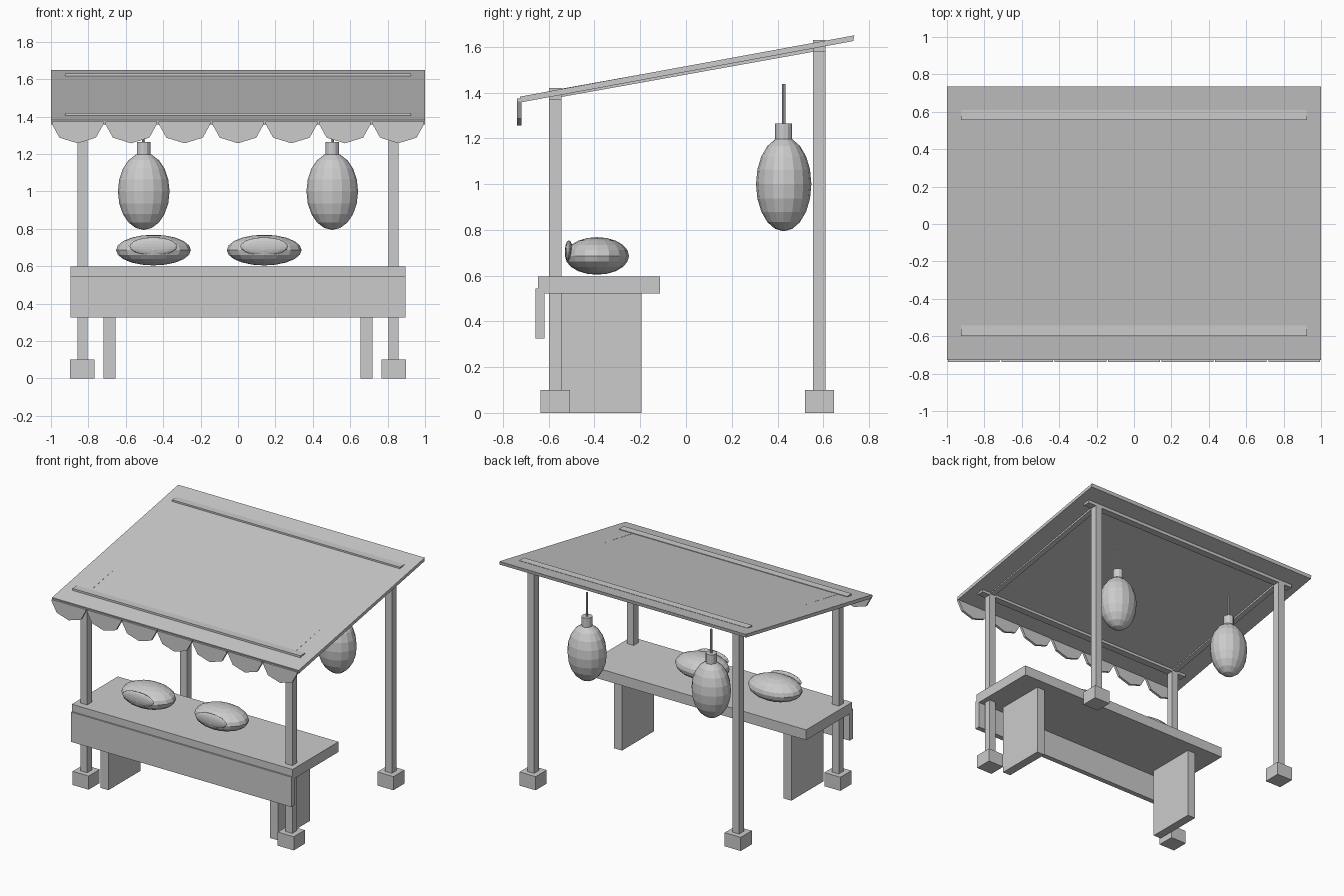
import bpy, bmesh, math
from mathutils import Matrix, Vector

if "Cube" in bpy.data.objects:
    bpy.data.objects.remove(bpy.data.objects["Cube"], do_unlink=True)

GREY = (0.6, 0.6, 0.6, 1)
grey = bpy.data.materials.new("plain grey")
grey.use_nodes = True
grey.diffuse_color = GREY
grey.node_tree.nodes["Principled BSDF"].inputs["Base Color"].default_value = GREY


def finish(name, bm):
    bmesh.ops.recalc_face_normals(bm, faces=bm.faces)
    mesh = bpy.data.meshes.new(name)
    bm.to_mesh(mesh)
    bm.free()
    mesh.materials.append(grey)
    obj = bpy.data.objects.new(name, mesh)
    bpy.context.collection.objects.link(obj)
    return obj


def box(name, x, y, z):
    """Box from (low, high) pairs on each axis."""
    bm = bmesh.new()
    bmesh.ops.create_cube(bm, size=1)
    for v in bm.verts:
        v.co = [(lo + hi) / 2 + c * (hi - lo) for c, (lo, hi) in zip(v.co, (x, y, z))]
    return finish(name, bm)


def prism(name, outline, axis, lo, hi):
    """Outline extruded along x (axis 0) or y (axis 1)."""
    bm = bmesh.new()
    place = lambda p: (lo, *p) if axis == 0 else (p[0], lo, p[1])
    face = bm.faces.new([bm.verts.new(place(p)) for p in outline])
    out = bmesh.ops.extrude_face_region(bm, geom=[face])["geom"]
    step = Vector((0, 0, 0))
    step[axis] = hi - lo
    bmesh.ops.translate(bm, vec=step, verts=[g for g in out if isinstance(g, bmesh.types.BMVert)])
    return finish(name, bm)


def ellipsoid(name, centre, radii, segments=16, rings=10):
    bm = bmesh.new()
    bmesh.ops.create_uvsphere(bm, u_segments=segments, v_segments=rings, radius=1,
                              matrix=Matrix.LocRotScale(Vector(centre), None, Vector(radii)))
    return finish(name, bm)


def cylinder(name, x, y, z, radius, sides):
    bm = bmesh.new()
    bmesh.ops.create_cone(bm, cap_ends=True, segments=sides, radius1=radius, radius2=radius,
                          depth=z[1] - z[0], matrix=Matrix.Translation((x, y, sum(z) / 2)))
    return finish(name, bm)


def around(c, half):
    return (c - half, c + half)


# Sloping canopy and the rails that poke through it
prism("canopy", [(-0.722, 1.357), (0.731, 1.625), (0.736, 1.65), (-0.726, 1.382)], 0, -1, 1)
FRONT, BACK, POST_X = -0.571, 0.583, 0.832
for label, y, z in (("front", FRONT, 1.395), ("back", BACK, 1.604)):
    box(label + "_rail", (-0.925, 0.925), around(y, 0.027), around(z, 0.025))

# Posts, feet and side rafters
for side, s in (("left", 1), ("right", -1)):
    x = s * POST_X
    for label, y, top in (("front", FRONT, 1.39), ("back", BACK, 1.6)):
        box(f"{label}_{side}_post", around(x, 0.027), around(y, 0.027), (0.05, top))
        box(f"{label}_{side}_foot", around(x, 0.065), around(y, 0.064), (0, 0.1))
    prism(side + "_rafter", [(FRONT, 1.376), (BACK, 1.583), (BACK, 1.619), (FRONT, 1.412)],
          0, x - 0.02, x + 0.02)

# Scalloped valance
SCALLOPS = 7
pitch = 2 / SCALLOPS
for i in range(SCALLOPS):
    x = -1 + pitch * (i + 0.5)
    arc = [(x + 0.138 * math.cos(a), 1.36 - 0.103 * math.sin(a))
           for a in (math.pi * k / 4 for k in range(5))]
    prism(f"scallop_{i + 1}", [(x + 0.138, 1.373)] + arc + [(x - 0.138, 1.373)], 1, -0.738, -0.72)

# Counter
box("counter_top", (-0.895, 0.895), (-0.646, -0.114), (0.522, 0.597))
box("counter_front", (-0.895, 0.895), (-0.657, -0.619), (0.325, 0.544))
for side, s in (("left", 1), ("right", -1)):
    box(side + "_counter_leg", around(s * 0.687, 0.032), (-0.566, -0.194), (0, 0.53))

# Goods on the counter, each with a flat oval on its front
for label, x in (("right", -0.452), ("left", 0.14)):
    ellipsoid(label + "_loaf", (x, -0.389, 0.686), (0.2, 0.14, 0.082))
    ellipsoid(label + "_loaf_end", (x, -0.512, 0.706), (0.128, 0.017, 0.048))

# Hanging goods
for side, s in (("left", 1), ("right", -1)):
    x, y = s * 0.504, 0.427
    ellipsoid(side + "_hanging_body", (x, y, 1.0), (0.138, 0.121, 0.206))
    cylinder(side + "_hanging_cap", x, y, (1.19, 1.265), 0.037, 12)
    cylinder(side + "_hanging_cord", x, y, (1.25, 1.438), 0.008, 8)
